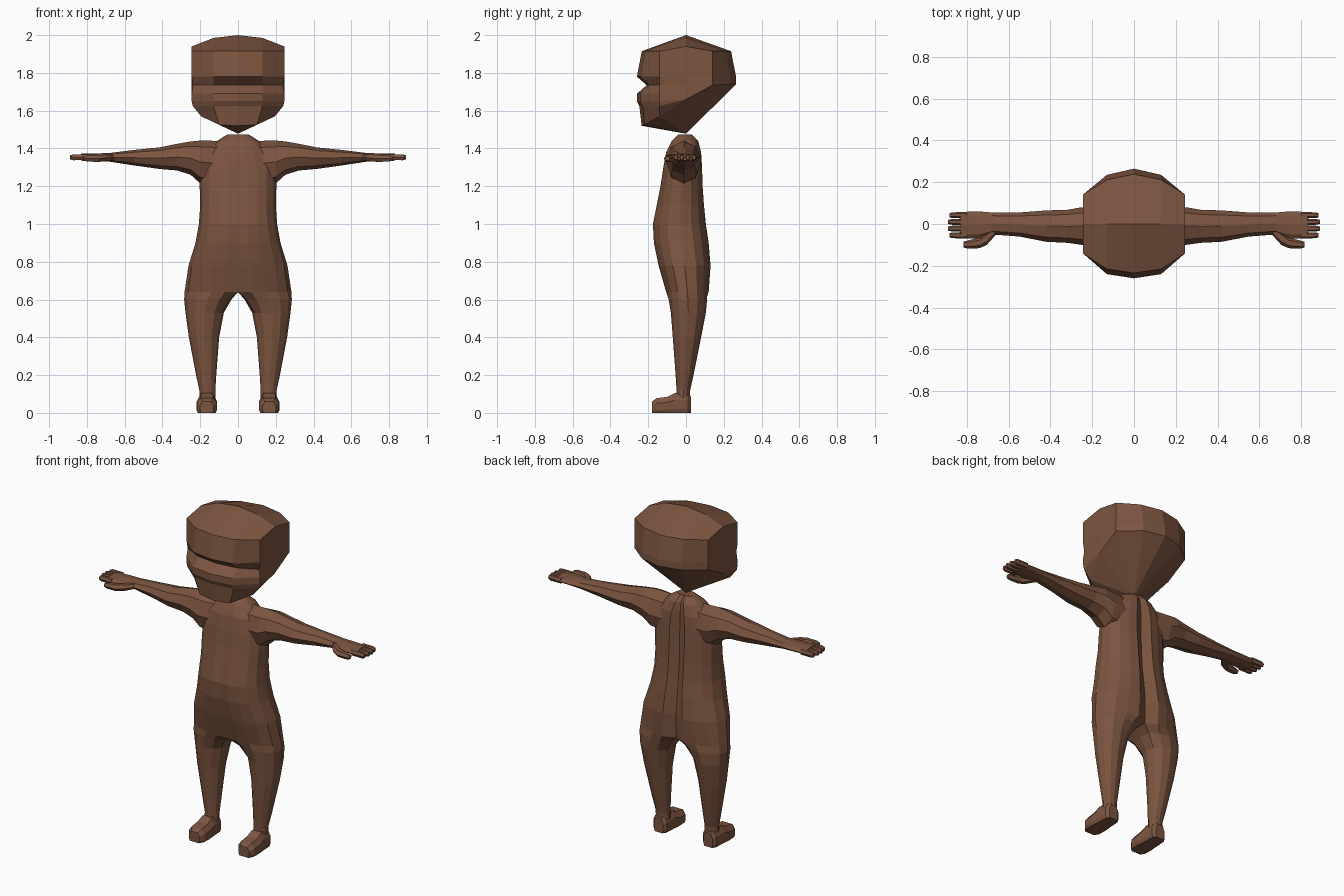
import bpy, bmesh
from math import cos, sin, pi

if "Cube" in bpy.data.objects:
    bpy.data.objects.remove(bpy.data.objects["Cube"])

skin = bpy.data.materials.new("brown")
skin.diffuse_color = (0.2, 0.09, 0.05, 1)
skin.use_nodes = True
skin.node_tree.nodes["Principled BSDF"].inputs["Base Color"].default_value = skin.diffuse_color


def make(name, bm, mirror=True):
    bmesh.ops.remove_doubles(bm, verts=bm.verts, dist=0.0005)
    bmesh.ops.recalc_face_normals(bm, faces=bm.faces)
    me = bpy.data.meshes.new(name)
    bm.to_mesh(me)
    bm.free()
    me.materials.append(skin)
    ob = bpy.data.objects.new(name, me)
    bpy.context.collection.objects.link(ob)
    if mirror:
        add_mirror(ob)
    return ob


def add_mirror(ob):
    m = ob.modifiers.new("mirror", 'MIRROR')
    m.use_clip = True
    m.merge_threshold = 0.001


def loft(rings, closed=True):
    bm = bmesh.new()
    vs = [[bm.verts.new(p) for p in r] for r in rings]
    n = len(vs[0])
    for a, b in zip(vs, vs[1:]):
        for i in range(n if closed else n - 1):
            j = (i + 1) % n
            bm.faces.new((a[i], a[j], b[j], b[i]))
    if closed:
        bm.faces.new(vs[0])
        bm.faces.new(vs[-1])
    return bm


# Half body: leg running up into torso (z, inner x, outer x, front y, back y, torso blend)
BODY = [(.05, .12, .205, -.05, .02, 0), (.12, .12, .205, -.05, .022, 0),
        (.2, .115, .222, -.055, .04, 0), (.4, .10, .26, -.07, .08, 0),
        (.53, .075, .278, -.08, .105, 0), (.60, .035, .285, -.095, .115, .4),
        (.64, 0, .283, -.105, .12, 1), (.78, 0, .262, -.145, .13, 1),
        (.9, 0, .225, -.17, .12, 1), (1.0, 0, .207, -.175, .105, 1),
        (1.1, 0, .2, -.155, .095, 1), (1.2, 0, .203, -.135, .088, 1),
        (1.3, 0, .2, -.12, .085, 1), (1.38, 0, .17, -.105, .08, 1),
        (1.44, 0, .11, -.075, .065, 1), (1.475, 0, .055, -.04, .03, 1)]
HALF = [(1, 0), (.93, .45), (.75, .75), (.5, .92), (.25, 1), (0, 1), (0, 0)]


def body_ring(z, xi, xo, yf, yb, t):
    ring = []
    for k in range(12):
        a = k * pi / 6
        s, v = HALF[k if k <= 6 else 12 - k]
        if k == 5:
            v = .97
        if k == 7:                       # spine groove
            v = .75
        v = -v if k > 6 else v
        u = (1 - t) * (1 + cos(a)) / 2 + t * s
        w = (1 - t) * sin(a) + t * v
        ring.append((xi + (xo - xi) * u, (yf + yb) / 2 - (yb - yf) / 2 * w, z))
    return ring


body = make("body", loft([body_ring(*r) for r in BODY]), False)

# Arm with palm (x, bottom z, top z, front y, back y)
ARM = [(.1, 1.2, 1.44, -.09, .07), (.2, 1.215, 1.442, -.105, .08),
       (.25, 1.26, 1.437, -.1, .08), (.32, 1.283, 1.425, -.09, .068),
       (.42, 1.292, 1.405, -.085, .065), (.55, 1.31, 1.392, -.06, .055),
       (.68, 1.33, 1.376, -.05, .055), (.74, 1.333, 1.374, -.068, .06),
       (.83, 1.335, 1.372, -.07, .058)]


def x_ring(x, zb, zt, yf, yb, n=8):
    return [(x, (yf + yb) / 2 + (yb - yf) / 2 * cos(2 * pi * k / n),
             (zb + zt) / 2 + (zt - zb) / 2 * sin(2 * pi * k / n)) for k in range(n)]


arm = make("arm", loft([x_ring(*r) for r in ARM]), False)

# Join arm to the half body, open the centre plane, then mirror
b = body.modifiers.new("join", 'BOOLEAN')
b.operation = 'UNION'
b.solver = 'EXACT'
b.object = arm
bpy.context.view_layer.objects.active = body
bpy.ops.object.modifier_apply(modifier="join")
bpy.data.objects.remove(arm)
bm = bmesh.new()
bm.from_mesh(body.data)
bmesh.ops.delete(bm, geom=[f for f in bm.faces if all(abs(v.co.x) < .0005 for v in f.verts)],
                 context='FACES')
bm.to_mesh(body.data)
bm.free()
add_mirror(body)

# Fingers and thumb
for i in range(4):
    y = -.054 + i * .032
    tip = .89 if i in (1, 2) else .883
    make("finger", loft([x_ring(.8, 1.336, 1.371, y - .015, y + .015, 6),
                         x_ring(.87, 1.335, 1.371, y - .014, y + .014, 6),
                         x_ring(tip, 1.34, 1.366, y - .01, y + .01, 6)]))
make("thumb", loft([x_ring(.66, 1.338, 1.368, -.05, -.01, 6),
                    x_ring(.705, 1.328, 1.37, -.1, -.035, 6),
                    x_ring(.74, 1.326, 1.368, -.116, -.065, 6),
                    x_ring(.80, 1.328, 1.364, -.117, -.08, 6),
                    x_ring(.817, 1.334, 1.358, -.112, -.085, 6)]))

# Feet (y, half width, height)
FOOT = [(.026, .03, .085), (.01, .045, .1), (-.06, .05, .105), (-.1, .055, .085),
        (-.155, .053, .078), (-.18, .035, .06)]
SECTION = [(-.85, 0), (.85, 0), (1, .2), (1, .65), (.6, 1), (-.6, 1), (-1, .65), (-1, .2)]
make("foot", loft([[(.165 + w * u, y, h * v) for u, v in SECTION] for y, w, h in FOOT]))

# Head: half plan swept down through rows, with eye and mouth recesses at the front
PLAN = [(0, -.26), (.13, -.24), (.245, -.14), (.245, 0), (.245, .14), (.13, .235), (0, .265)]
FLOOR = [0, 0, 1.6, 1.66, 1.735, 1.74, 1.74]
CROWN = {0: 2.0, .13: 1.985, .245: 1.94}
# (front z, centre depth, side column width)
ROWS = [(1.78, 1, 1), (1.735, .8, .97), (1.69, 1, 1), (1.65, 1, 1), (1.625, .95, .98)]
rows = [[(x, 0, CROWN[x]) for x, y in PLAN],
        [(x, y * (.9 if abs(y) > .2 else 1), 1.94 if y == 0 else 1.915) for x, y in PLAN]]
for z, d, w in ROWS:
    rows.append([(x * (w if i == 2 else 1), y * (d if i < 2 else 1), max(z, FLOOR[i]))
                 for i, (x, y) in enumerate(PLAN)])
rows.append([(0, -.235, 1.52), (.1, -.22, 1.525), (.195, -.14, 1.57)] +
            [(x, y, FLOOR[i + 3]) for i, (x, y) in enumerate(PLAN[3:])])
rows.append([(0, 0, 1.478)] * 7)
bm = bmesh.new()
for a, c in zip(rows, rows[1:]):
    for i in range(6):
        quad = list(dict.fromkeys([a[i], a[i + 1], c[i + 1], c[i]]))
        if len(quad) > 2:
            bm.faces.new([bm.verts.new(p) for p in quad])
make("head", bm)
